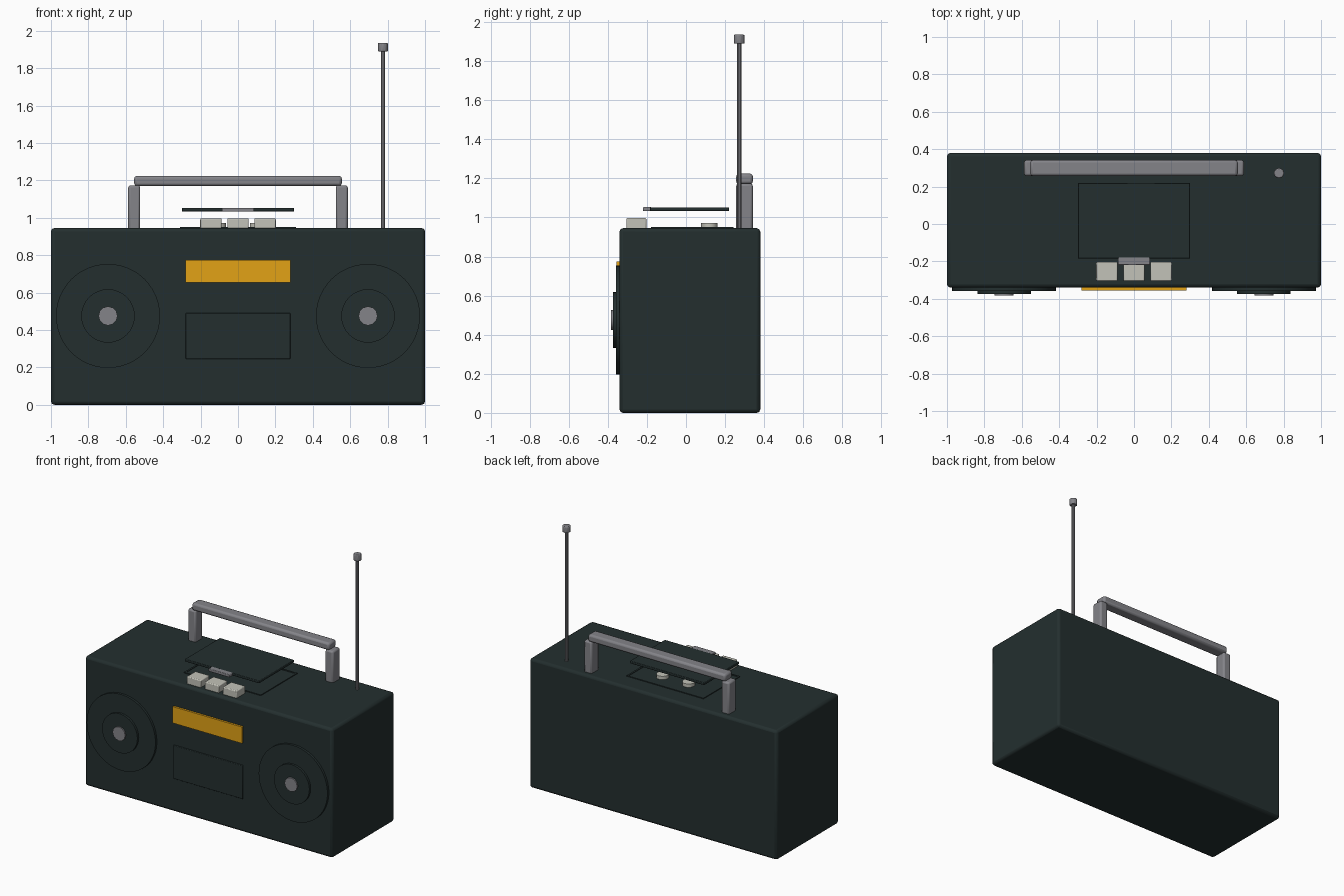
import bpy, math

if "Cube" in bpy.data.objects:
    bpy.data.objects.remove(bpy.data.objects["Cube"])


def material(name, rgb):
    m = bpy.data.materials.new(name)
    m.diffuse_color = (*rgb, 1)
    m.use_nodes = True
    m.node_tree.nodes["Principled BSDF"].inputs["Base Color"].default_value = m.diffuse_color
    return m


DARK = material("dark_green_grey", (0.017, 0.028, 0.028))
GREY = material("metal_grey", (0.23, 0.23, 0.25))
AMBER = material("amber", (0.76, 0.36, 0.008))
CREAM = material("pale_cream", (0.54, 0.54, 0.48))


def finish(ob, name, mat, bevel=0, segments=2):
    ob.name = name
    ob.data.materials.append(mat)
    if bevel:
        mod = ob.modifiers.new("rounded_edges", 'BEVEL')
        mod.width, mod.segments = bevel, segments
    bpy.ops.object.shade_smooth_by_angle(angle=math.radians(35))
    return ob


def box(name, x, y, z, mat, bevel=0, segments=2):
    """Box from (min, max) pairs on each axis."""
    bpy.ops.mesh.primitive_cube_add(size=1, location=[(a + b) / 2 for a, b in (x, y, z)])
    ob = bpy.context.object
    ob.scale = [b - a for a, b in (x, y, z)]
    bpy.ops.object.transform_apply(location=False, rotation=False, scale=True)
    return finish(ob, name, mat, bevel, segments)


def rod(name, center, radius, depth, mat, sides=12, facing_front=False, bevel=0):
    rot = (math.pi / 2, 0, 0) if facing_front else (0, 0, 0)
    bpy.ops.mesh.primitive_cylinder_add(vertices=sides, radius=radius, depth=depth,
                                        location=center, rotation=rot)
    return finish(bpy.context.object, name, mat, bevel)


# Case
box("case", (-1, 1), (-0.34, 0.38), (0, 0.945), DARK, 0.018)

# Speakers: rim disc, cone disc and metal centre cap
for s, side in ((-1, "left"), (1, "right")):
    x, z = s * 0.695, 0.475
    for part, r, front, mat, n in (("rim", 0.278, -0.357, DARK, 48),
                                   ("cone", 0.143, -0.373, DARK, 32),
                                   ("cap", 0.051, -0.383, GREY, 12)):
        rod(f"{side}_speaker_{part}", (x, (front - 0.33) / 2, z), r, -0.33 - front, mat, n, True)

# Front panels
box("tuner_display", (-0.28, 0.28), (-0.355, -0.33), (0.655, 0.775), AMBER)
box("front_door", (-0.28, 0.28), (-0.348, -0.33), (0.245, 0.49), DARK, 0.004)

# Top deck: a frame around a floor plate, two spools
box("deck_floor", (-0.30, 0.30), (-0.17, 0.23), (0.93, 0.947), DARK)
for s, side in ((-1, "left"), (1, "right")):
    box(f"deck_{side}_edge", (s * 0.305 - 0.006, s * 0.305 + 0.006), (-0.178, 0.24), (0.93, 0.951), DARK)
    rod(f"{side}_spool", (s * 0.105, 0.12, 0.957), 0.042, 0.03, CREAM, 16)
for y, end in ((-0.174, "front"), (0.236, "back")):
    box(f"deck_{end}_edge", (-0.31, 0.31), (y - 0.006, y + 0.006), (0.93, 0.951), DARK)

# Raised lid and its clasp
box("lid", (-0.30, 0.30), (-0.185, 0.22), (1.033, 1.052), DARK, 0.004)
box("lid_clasp", (-0.085, 0.085), (-0.22, -0.178), (1.032, 1.053), GREY, 0.004)

# Buttons
for i in range(3):
    x = (i - 1) * 0.145
    box(f"button_{i + 1}", (x - 0.057, x + 0.057), (-0.305, -0.203), (0.93, 0.997), CREAM, 0.006)

# Carrying handle
for s, side in ((-1, "left"), (1, "right")):
    x = s * 0.555
    box(f"{side}_handle_post", (x - 0.032, x + 0.032), (0.257, 0.342), (0.93, 1.173), GREY, 0.012)
box("handle_bar", (-0.555, 0.555), (0.257, 0.342), (1.17, 1.224), GREY, 0.014)

# Antenna
rod("antenna", (0.775, 0.272, 1.42), 0.012, 0.98, GREY, 10)
rod("antenna_tip", (0.775, 0.272, 1.912), 0.028, 0.046, GREY, 10, bevel=0.005)
